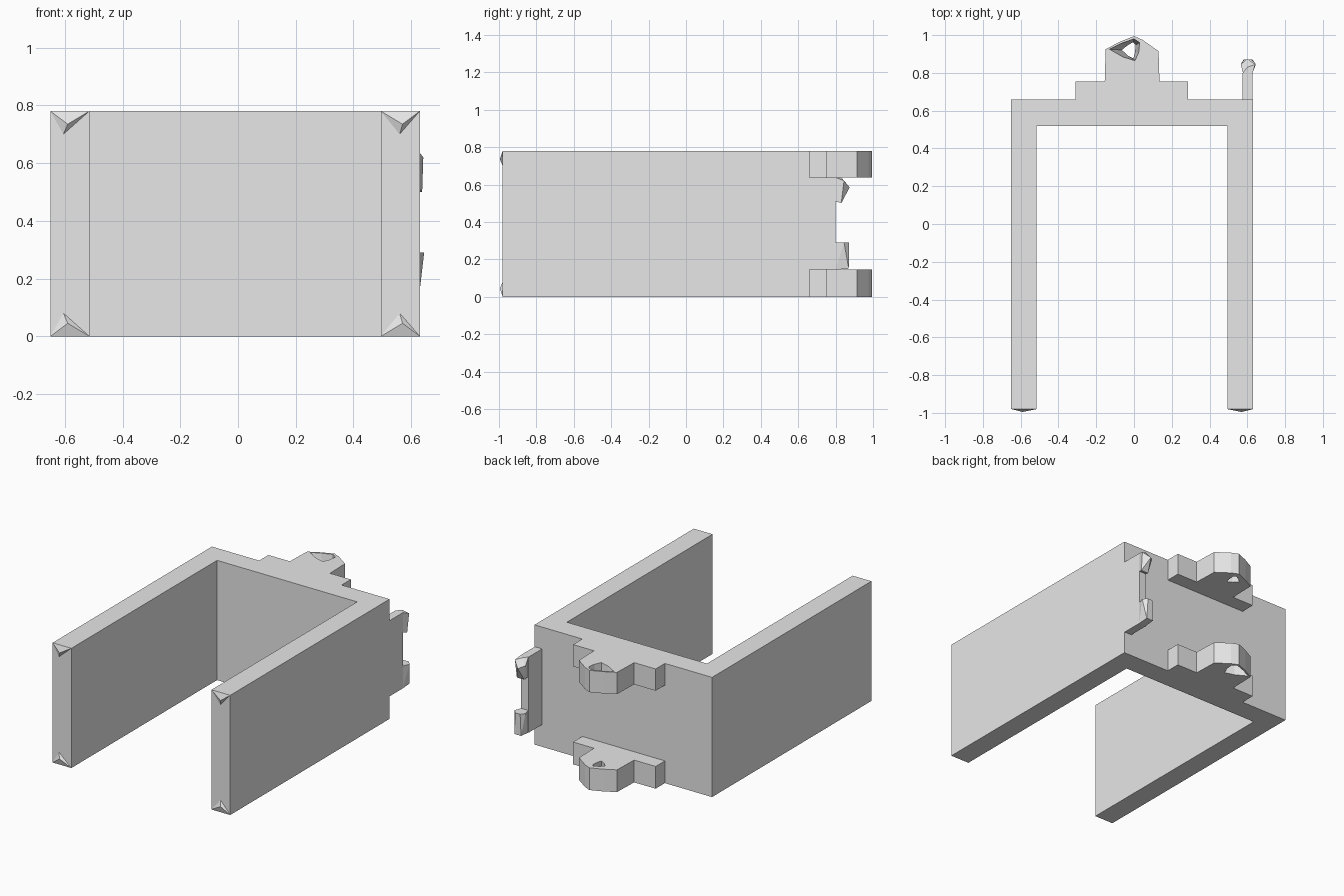
import bpy, bmesh

if "Cube" in bpy.data.objects:
    bpy.data.objects.remove(bpy.data.objects["Cube"], do_unlink=True)

grey = bpy.data.materials.new("plain_grey")
grey.use_nodes = True
grey.diffuse_color = (0.8, 0.8, 0.8, 1)
grey.node_tree.nodes["Principled BSDF"].inputs["Base Color"].default_value = (0.8, 0.8, 0.8, 1)

HEIGHT = 0.78


def finish(name, bm):
    bmesh.ops.recalc_face_normals(bm, faces=bm.faces)
    mesh = bpy.data.meshes.new(name)
    bm.to_mesh(mesh)
    bm.free()
    mesh.materials.append(grey)
    obj = bpy.data.objects.new(name, mesh)
    bpy.context.scene.collection.objects.link(obj)
    return obj


def prism(name, outline, z0, z1):
    bm = bmesh.new()
    face = bm.faces.new([bm.verts.new((x, y, z0)) for x, y in outline])
    top = bmesh.ops.extrude_face_region(bm, geom=[face])["geom"]
    bmesh.ops.translate(bm, vec=(0, 0, z1 - z0),
                        verts=[v for v in top if isinstance(v, bmesh.types.BMVert)])
    return finish(name, bm)


def hull(name, points):
    bm = bmesh.new()
    for p in points:
        bm.verts.new(p)
    out = bmesh.ops.convex_hull(bm, input=bm.verts)
    loose = {g for g in out["geom_interior"] if isinstance(g, bmesh.types.BMVert)}
    bmesh.ops.delete(bm, geom=list(loose), context="VERTS")
    return finish(name, bm)


def holed_nose(name, outer, hole, narrow, z_wide, z_narrow):
    """Block pierced by a funnel that is wide at one end and narrow at the other."""
    bm = bmesh.new()
    rings = [[bm.verts.new((x, y, z)) for x, y in ring] for ring, z in
             ((outer, z_wide), (hole, z_wide), (narrow, z_narrow), (outer, z_narrow))]
    n = len(outer)
    for k in range(4):
        a, b = rings[k], rings[(k + 1) % 4]
        for i in range(n):
            j = (i + 1) % n
            bm.faces.new((a[i], a[j], b[j], b[i]))
    return finish(name, bm)


# U-shaped wall
prism("u_wall", [(-0.65, -0.98), (-0.515, -0.98), (-0.515, 0.52), (0.495, 0.52),
                 (0.495, -0.98), (0.63, -0.98), (0.63, 0.66), (-0.65, 0.66)], 0, HEIGHT)

# Small faceted points on the ends of the two arms
for side, x0, x1, tip, low in (("right", -0.65, -0.515, -0.59, -0.605),
                               ("left", 0.495, 0.63, 0.57, 0.56)):
    for level, corner, d in (("lower", 0, 1), ("upper", HEIGHT, -1)):
        hull(f"{side}_{level}_end_point",
             [(x0, -0.98, corner), (x1, -0.98, corner),
              (low, -0.98, corner + d * 0.08), (tip, -0.995, corner + d * 0.045)])

# Stepped back tabs, each with a pierced nose
nose = [(-0.155, 0.755), (-0.15, 0.925), (-0.075, 0.965), (0, 0.995),
        (0.045, 0.975), (0.13, 0.915), (0.135, 0.755)]
wide = [(-0.06, 0.885), (-0.13, 0.925), (-0.07, 0.955), (0, 0.98),
        (0.03, 0.96), (0.025, 0.91), (0.005, 0.865)]
narrow = [(-0.01 + (x + 0.01) * 0.45, 0.91 + (y - 0.91) * 0.75) for x, y in wide]
for level, face, inner in (("lower", 0, 0.145), ("upper", HEIGHT, 0.638)):
    prism(f"{level}_tab_step", [(-0.31, 0.66), (0.285, 0.66), (0.285, 0.755), (-0.31, 0.755)],
          min(face, inner), max(face, inner))
    holed_nose(f"{level}_tab_nose", nose, wide, narrow, face, inner)

# Side plate with two hooks
prism("side_plate", [(0.575, 0.66), (0.628, 0.66), (0.628, 0.80), (0.575, 0.80)], 0.145, 0.638)
hull("upper_hook", [(0.577, 0.80, 0.638), (0.628, 0.80, 0.638), (0.60, 0.83, 0.638),
                    (0.565, 0.845, 0.60), (0.642, 0.845, 0.62), (0.60, 0.875, 0.585),
                    (0.577, 0.80, 0.51), (0.628, 0.80, 0.51), (0.585, 0.83, 0.50),
                    (0.638, 0.83, 0.50)])
hull("lower_hook", [(0.577, 0.80, 0.29), (0.628, 0.80, 0.29), (0.565, 0.845, 0.29),
                    (0.645, 0.845, 0.29), (0.585, 0.872, 0.29), (0.62, 0.872, 0.29),
                    (0.577, 0.80, 0.145), (0.628, 0.80, 0.145), (0.58, 0.87, 0.15),
                    (0.628, 0.87, 0.15)])
